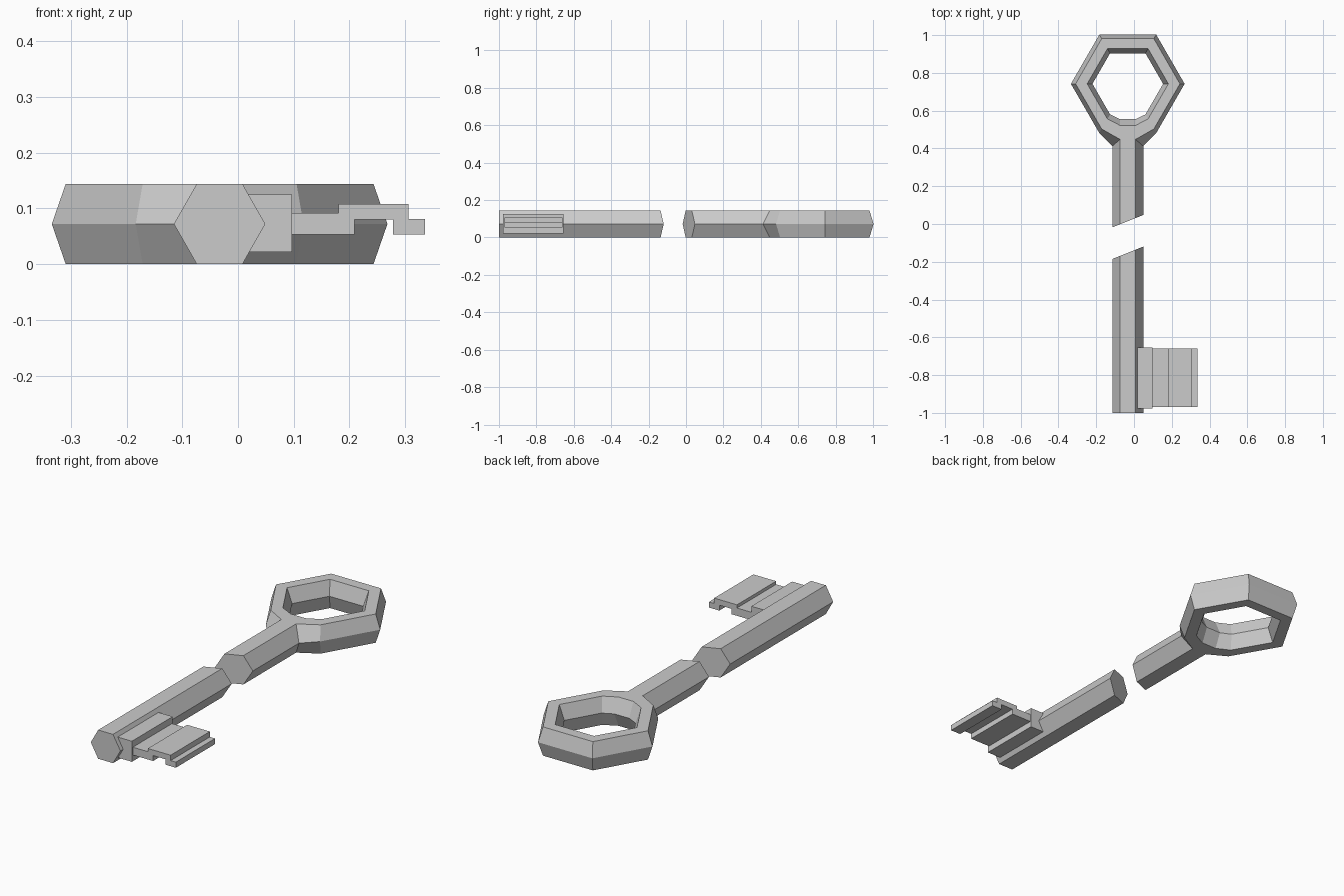
import bpy, bmesh
from math import cos, sin, radians

if "Cube" in bpy.data.objects:
    bpy.data.objects.remove(bpy.data.objects["Cube"])

CX, CY, H = -0.033, 0.742, 0.144      # key axis, ring centre, thickness
HALF, FLAT = 0.082, 0.041             # half widths of the hexagonal shaft


def finish(bm, name):
    bmesh.ops.recalc_face_normals(bm, faces=bm.faces)
    mesh = bpy.data.meshes.new(name)
    bm.to_mesh(mesh)
    bm.free()
    obj = bpy.data.objects.new(name, mesh)
    bpy.context.collection.objects.link(obj)


def cut_y(x, start):
    # slanted break across the shaft
    return start + 0.4 * (x - (CX - HALF))


def hexagon():
    return [(CX - HALF, H / 2), (CX - FLAT, H), (CX + FLAT, H),
            (CX + HALF, H / 2), (CX + FLAT, 0), (CX - FLAT, 0)]


def skin(bm, a, b):
    n = len(a)
    for i in range(n):
        bm.faces.new((a[i], a[(i + 1) % n], b[(i + 1) % n], b[i]))


# Bow with upper shaft: six-sided section swept round a hexagon with a Y junction
def section(mo, to, ti, mi):
    pts = [(mo, H / 2), (to, H), (ti, H), (mi, H / 2), (ti, 0), (to, 0)]
    return [(p[0], p[1], z) for p, z in pts]


stations = []
for ang in (300, 360, 420, 480, 540, 600):
    c, s = cos(radians(ang)), sin(radians(ang))
    stations.append(section(*[(CX + r * c, CY + r * s)
                              for r in (0.301, 0.276, 0.215, 0.187)]))
for side in (-1, 1):
    stations.append(section((CX + side * HALF, 0.412), (CX + side * FLAT, 0.448),
                            (CX + side * FLAT, 0.522), (CX + side * FLAT, 0.555)))

bm = bmesh.new()
loops = [[bm.verts.new(p) for p in st] for st in stations]
left, right = loops[6], loops[7]
for k, a in enumerate(loops):
    b = loops[(k + 1) % len(loops)]
    for i in range(6):
        if k == 6 and i in (0, 5):     # left open for the shaft
            continue
        j = (i + 1) % 6
        bm.faces.new((a[i], a[j], b[j], b[i]))
top = [left[0], left[1], right[1], right[0], right[5], left[5]]
end = [bm.verts.new((x, cut_y(x, -0.018), z)) for x, z in hexagon()]
skin(bm, top, end)
bm.faces.new(end)
finish(bm, "bow_and_upper_shaft")

# Lower shaft
bm = bmesh.new()
tip = [bm.verts.new((x, -1.0, z)) for x, z in hexagon()]
end = [bm.verts.new((x, cut_y(x, -0.185), z)) for x, z in hexagon()]
skin(bm, tip, end)
bm.faces.new(tip)
bm.faces.new(end)
finish(bm, "lower_shaft")


# Bit parts: profiles in x-z extruded along y
def extrude_profile(name, pts, y0, y1):
    bm = bmesh.new()
    a = [bm.verts.new((x, y0, z)) for x, z in pts]
    b = [bm.verts.new((x, y1, z)) for x, z in pts]
    skin(bm, a, b)
    bm.faces.new(a)
    bm.faces.new(b)
    finish(bm, name)


extrude_profile("bit_base", [(0.0, 0.022), (0.097, 0.022), (0.097, 0.125), (0.0, 0.125)],
                -0.978, -0.655)
extrude_profile("bit_blade",
                [(0.09, 0.053), (0.209, 0.053), (0.209, 0.08), (0.278, 0.08),
                 (0.278, 0.053), (0.335, 0.053), (0.335, 0.081), (0.306, 0.081),
                 (0.306, 0.108), (0.18, 0.108), (0.18, 0.092), (0.09, 0.092)],
                -0.97, -0.66)
